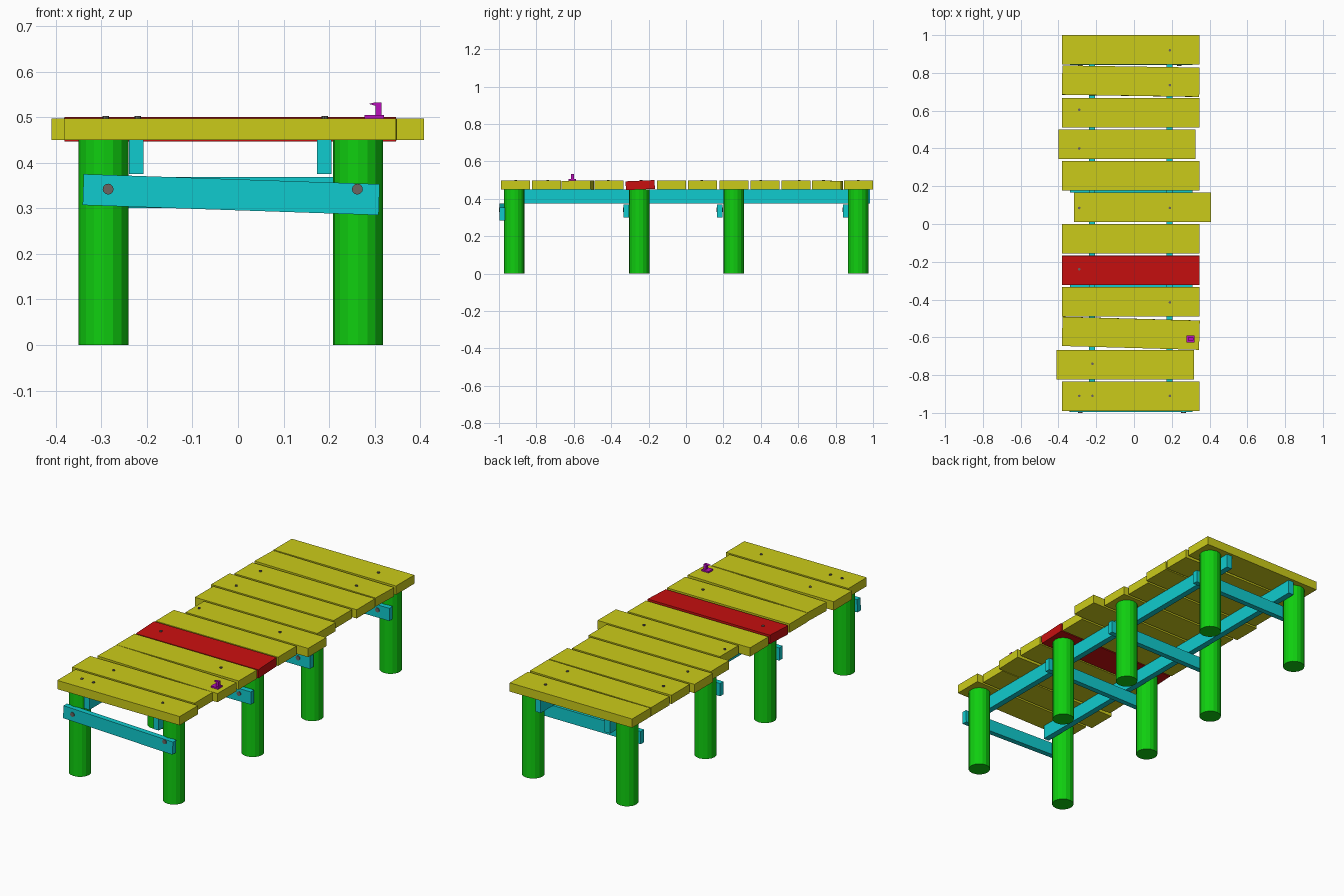
import bpy, bmesh
from math import radians, atan2
from mathutils import Matrix, Vector

if "Cube" in bpy.data.objects:
    bpy.data.objects.remove(bpy.data.objects["Cube"])


def mat(name, r, g, b):
    m = bpy.data.materials.new(name)
    m.diffuse_color = (r, g, b, 1)
    m.use_nodes = True
    m.node_tree.nodes["Principled BSDF"].inputs["Base Color"].default_value = m.diffuse_color
    return m


YELLOW = mat("plank_yellow", 0.6, 0.6, 0.01)
RED = mat("plank_red", 0.58, 0.005, 0.005)
GREEN = mat("post_green", 0.005, 0.62, 0.005)
CYAN = mat("beam_cyan", 0.005, 0.6, 0.62)
MAGENTA = mat("hook_magenta", 0.5, 0.005, 0.5)
GREY = mat("metal_grey", 0.15, 0.13, 0.12)


def finish(name, bm, material, loc=(0, 0, 0), rot=(0, 0, 0)):
    me = bpy.data.meshes.new(name)
    bmesh.ops.recalc_face_normals(bm, faces=bm.faces)
    bm.to_mesh(me)
    bm.free()
    me.materials.append(material)
    ob = bpy.data.objects.new(name, me)
    ob.location, ob.rotation_euler = loc, rot
    bpy.context.collection.objects.link(ob)
    return ob


def box(name, size, loc, material, rot=(0, 0, 0)):
    bm = bmesh.new()
    bmesh.ops.create_cube(bm, size=1)
    bmesh.ops.scale(bm, vec=Vector(size), verts=bm.verts)
    return finish(name, bm, material, loc, rot)


def cylinder(name, radius, depth, loc, material, sides, rot=(0, 0, 0)):
    bm = bmesh.new()
    bmesh.ops.create_cone(bm, cap_ends=True, segments=sides, radius1=radius,
                          radius2=radius, depth=depth)
    return finish(name, bm, material, loc, rot)


# round posts, in four pairs
for y in (-0.918, -0.25, 0.255, 0.92):
    for x in (-0.295, 0.263):
        cylinder("post", 0.055, 0.45, (x, y, 0.225), GREEN, 16)

# long beams under the deck
for x in (-0.223, 0.189):
    box("long_beam", (0.032, 1.95, 0.075), (x, 0.01, 0.4125), CYAN)

# cross beams in front of each post pair, with bolts; the first one sags
for i, y in enumerate((-0.982, -0.32, 0.181, 0.855)):
    tilt = atan2(0.022, 0.65) if i == 0 else 0
    z = 0.330 if i == 0 else 0.335
    box("cross_beam", (0.65, 0.029, 0.068), (-0.015, y, z), CYAN, (0, tilt, 0))
    for x in (-0.285, 0.262 if i == 0 else 0.24):
        cylinder("bolt", 0.012, 0.036, (x, y, 0.342), GREY, 12, (radians(90), 0, 0))

# deck planks: per-plank sideways shift, roll and turn
SHIFT = {1: -0.029, 6: 0.062, 8: -0.02}
TURN = {2: -1.6, 10: -0.9}
ROLL = {4: 2.5, 2: 0.4, 10: -0.8}
SIDE = {10: 0.0, 2: 0.0}
for i in range(12):
    y = -0.912 + i * 0.1668
    box("red_plank" if i == 4 else "plank", (0.727, 0.155, 0.047),
        (-0.017 + SHIFT.get(i, 0), y, 0.4735), RED if i == 4 else YELLOW,
        (radians(ROLL.get(i, 0)), 0, radians(TURN.get(i, 0))))

# nail heads
for x, y in ((-0.29, 0.605), (-0.29, 0.4), (-0.29, 0.085), (0.19, 0.085),
             (0.19, 0.92), (0.19, 0.735), (-0.29, -0.24), (0.19, -0.415),
             (-0.22, -0.74), (-0.29, -0.91), (-0.22, -0.91), (0.19, -0.91)):
    cylinder("nail", 0.007, 0.02, (x, y, 0.492), GREY, 8)

# small mooring hook: base plate and bent arm
box("hook_base", (0.042, 0.038, 0.009), (0.299, -0.608, 0.5005), MAGENTA)
bm = bmesh.new()
profile = ((0.302, 0.50), (0.315, 0.50), (0.315, 0.532), (0.299, 0.532),
           (0.287, 0.529), (0.302, 0.525))
face = bm.faces.new([bm.verts.new((x, -0.616, z)) for x, z in profile])
ext = bmesh.ops.extrude_face_region(bm, geom=[face])
bmesh.ops.translate(bm, vec=(0, 0.016, 0),
                    verts=[v for v in ext["geom"] if isinstance(v, bmesh.types.BMVert)])
finish("hook_arm", bm, MAGENTA)
